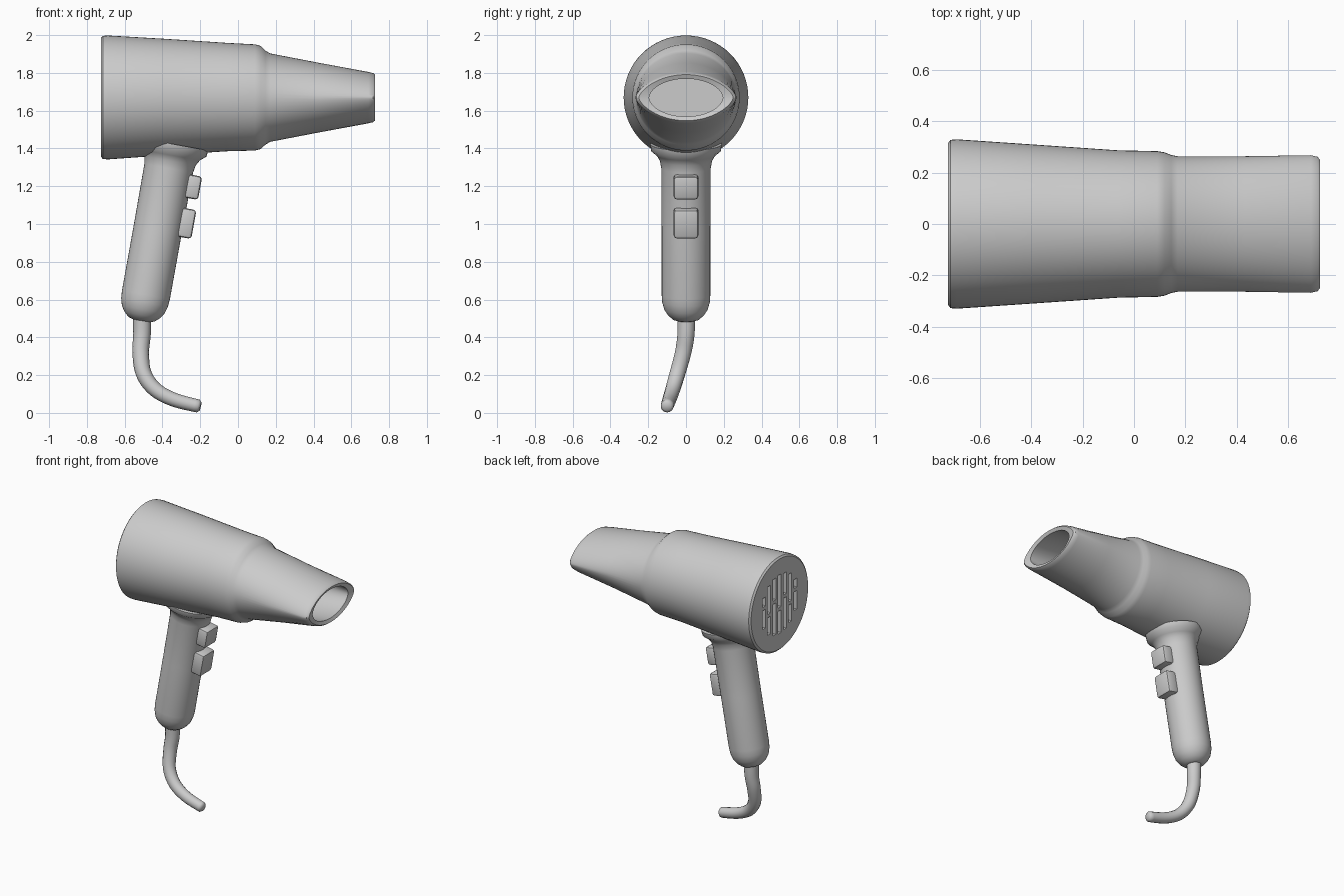
import bpy, bmesh, math
from mathutils import Vector, Matrix

cube = bpy.data.objects.get("Cube")
if cube:
    bpy.data.objects.remove(cube, do_unlink=True)

grey = bpy.data.materials.new("plain_grey")
grey.use_nodes = True
colour = (0.6, 0.6, 0.6, 1)
grey.diffuse_color = colour
grey.node_tree.nodes["Principled BSDF"].inputs["Base Color"].default_value = colour


def finish(name, bm, angle=35):
    bmesh.ops.recalc_face_normals(bm, faces=bm.faces)
    mesh = bpy.data.meshes.new(name)
    bm.to_mesh(mesh)
    bm.free()
    mesh.materials.append(grey)
    obj = bpy.data.objects.new(name, mesh)
    bpy.context.collection.objects.link(obj)
    bpy.ops.object.select_all(action='DESELECT')
    obj.select_set(True)
    bpy.context.view_layer.objects.active = obj
    if angle:
        bpy.ops.object.shade_smooth_by_angle(angle=math.radians(angle))
    return obj


def loft(bm, rings):
    """Bridge closed rings of points and cap both ends."""
    loops = [[bm.verts.new(p) for p in ring] for ring in rings]
    n = len(loops[0])
    for a, b in zip(loops, loops[1:]):
        for i in range(n):
            j = (i + 1) % n
            bm.faces.new((a[i], a[j], b[j], b[i]))
    bm.faces.new(loops[0])
    bm.faces.new(loops[-1])


def barrel_ring(x, z, ry, rz, point=1.0, n=64):
    """Ring across x; point above 1 sharpens the sides into a lens."""
    ring = []
    for i in range(n):
        a = math.tau * i / n
        s = math.sin(a)
        ring.append((x, ry * math.cos(a), z + rz * math.copysign(abs(s) ** point, s)))
    return ring


# Barrel, flattened nozzle and hollow mouth as one closed shell
sections = [
    (-0.725, 1.67, 0.315, 0.315), (-0.715, 1.67, 0.328, 0.326),
    (-0.69, 1.67, 0.33, 0.328), (-0.38, 1.672, 0.309, 0.308),
    (-0.06, 1.672, 0.287, 0.287), (0.09, 1.67, 0.284, 0.281),
    (0.12, 1.67, 0.279, 0.273), (0.145, 1.669, 0.269, 0.249),
    (0.17, 1.669, 0.264, 0.234), (0.43, 1.669, 0.264, 0.184, 1.15),
    (0.69, 1.669, 0.268, 0.136, 1.35), (0.715, 1.669, 0.262, 0.13, 1.35),
    (0.725, 1.669, 0.25, 0.122, 1.35), (0.715, 1.669, 0.195, 0.1, 1.1),
    (0.45, 1.669, 0.2, 0.13), (0.2, 1.669, 0.21, 0.18)]
bm = bmesh.new()
loft(bm, [barrel_ring(*s) for s in sections])
barrel = finish("barrel", bm, None)

# Vent slots in the back: staggered columns inside a circle
bm = bmesh.new()
for col in range(-3, 4):
    y = col * 0.058
    half = math.sqrt(0.205 ** 2 - y * y)
    gap = 0.035 if col % 2 else -0.035
    for low, high in ((-half, gap - 0.012), (gap + 0.012, half)):
        size = Matrix.Diagonal((0.12, 0.034, high - low, 1))
        place = Matrix.Translation((-0.725, y, 1.67 + (low + high) / 2))
        bmesh.ops.create_cube(bm, size=1, matrix=place @ size)
cutter = finish("vent_cutter", bm, None)
cutter.hide_render = True
bpy.context.view_layer.objects.active = barrel
cut = barrel.modifiers.new("vents", 'BOOLEAN')
cut.operation, cut.solver, cut.object = 'DIFFERENCE', 'EXACT', cutter
bpy.ops.object.modifier_apply(modifier=cut.name)
bpy.data.objects.remove(cutter, do_unlink=True)
barrel.select_set(True)
bpy.ops.object.shade_smooth_by_angle(angle=math.radians(35))


def tube_ring(centre, direction, radius, n):
    side = Vector((0, 1, 0))
    other = side.cross(direction).normalized()
    side = direction.cross(other).normalized()
    turns = [math.tau * i / n for i in range(n)]
    return [centre + radius * (math.cos(a) * other + math.sin(a) * side) for a in turns]


# Handle: leaning grip with a domed foot and a flared root
lean = Vector((0.18, 0, 1)).normalized()
foot = Vector((-0.512, 0, 0.488))
profile = [(0, 0.045), (0.008, 0.07), (0.03, 0.095), (0.06, 0.115), (0.1, 0.126),
           (0.14, 0.129), (0.5, 0.129), (0.82, 0.131), (0.86, 0.138),
           (0.89, 0.155), (0.915, 0.185), (0.95, 0.19)]
bm = bmesh.new()
loft(bm, [tube_ring(foot + lean * d, lean, r, 40) for d, r in profile])
finish("handle", bm, 50)

# Two switches on the front of the grip
tilt = Matrix.Rotation(math.atan(0.18), 4, 'Y')
for name, x, z, height in (("upper_switch", -0.245, 1.197, 0.125),
                           ("lower_switch", -0.278, 1.005, 0.155)):
    bm = bmesh.new()
    bmesh.ops.create_cube(bm, size=1, matrix=Matrix.Translation((x, 0, z)) @ tilt
                          @ Matrix.Diagonal((0.09, 0.13, height, 1)))
    bmesh.ops.bevel(bm, geom=bm.edges[:], offset=0.016, segments=2, affect='EDGES', profile=0.5)
    finish(name, bm)

# Cord: smooth path through a few points, thinning to a rounded tip
path = [Vector(p) for p in (
    (-0.508, 0, 0.54), (-0.508, 0, 0.42), (-0.515, -0.015, 0.32), (-0.5, -0.045, 0.21),
    (-0.44, -0.07, 0.125), (-0.34, -0.088, 0.07), (-0.21, -0.1, 0.036))]
points = []
for i in range(len(path) - 1):
    p0, p1, p2 = path[max(i - 1, 0)], path[i], path[i + 1]
    p3 = path[min(i + 2, len(path) - 1)]
    for k in range(5):
        t = k / 5
        points.append(0.5 * (2 * p1 + (p2 - p0) * t + (2 * p0 - 5 * p1 + 4 * p2 - p3) * t * t
                             + (3 * p1 - p0 - 3 * p2 + p3) * t ** 3))
points.append(path[-1])
rings = []
for i, p in enumerate(points):
    direction = (points[min(i + 1, len(points) - 1)] - points[max(i - 1, 0)]).normalized()
    rings.append(tube_ring(p, direction, 0.049 - 0.015 * i / len(points), 14))
rings.append(tube_ring(points[-1] + direction * 0.012, direction, 0.022, 14))
bm = bmesh.new()
loft(bm, rings)
finish("cord", bm, 60)
